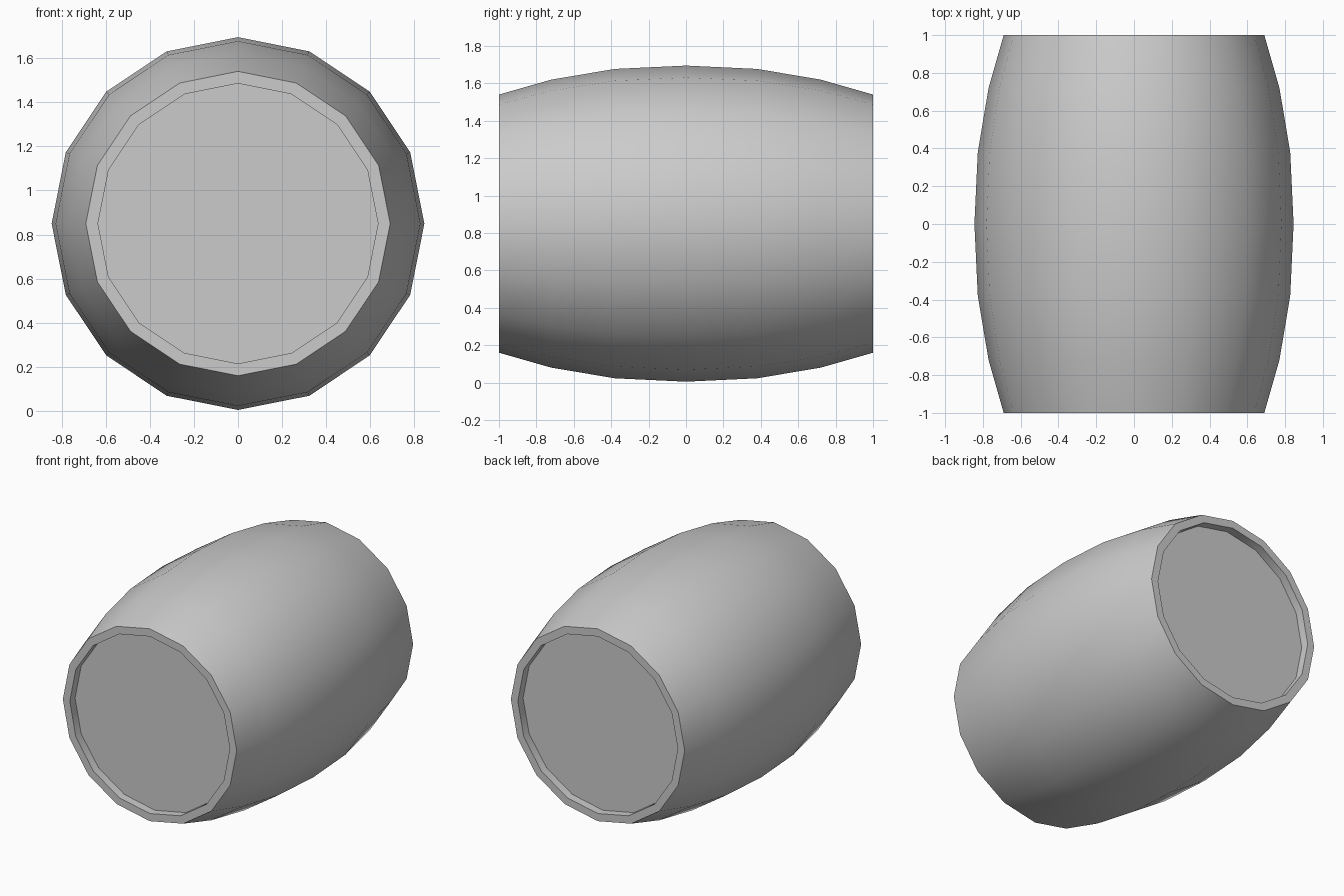
import bpy, bmesh, math

if "Cube" in bpy.data.objects:
    bpy.data.objects.remove(bpy.data.objects["Cube"])

SIDES = 16
CENTRE_Z = 0.85

# Half profile (y, radius) from the belly to the recessed lid
half = [(0.38, 0.827), (0.72, 0.77), (1.0, 0.69), (1.0, 0.635), (0.94, 0.635)]
profile = [(-y, r) for y, r in reversed(half)] + [(0.0, 0.845)] + half

bm = bmesh.new()
rings = []
for y, r in profile:
    ring = []
    for i in range(SIDES):
        a = 2 * math.pi * i / SIDES
        ring.append(bm.verts.new((r * math.cos(a), y, r * math.sin(a))))
    rings.append(ring)

# Staved wall and rims
for a, b in zip(rings, rings[1:]):
    for i in range(SIDES):
        j = (i + 1) % SIDES
        bm.faces.new((a[i], a[j], b[j], b[i]))

# Recessed flat lids
bm.faces.new(rings[0])
bm.faces.new(rings[-1])
bmesh.ops.recalc_face_normals(bm, faces=bm.faces)

mesh = bpy.data.meshes.new("barrel")
bm.to_mesh(mesh)
bm.free()
barrel = bpy.data.objects.new("barrel", mesh)
barrel.location.z = CENTRE_Z
bpy.context.collection.objects.link(barrel)

# Smooth sides, crisp rims
bpy.context.view_layer.objects.active = barrel
barrel.select_set(True)
bpy.ops.object.shade_smooth_by_angle(angle=math.radians(35))
